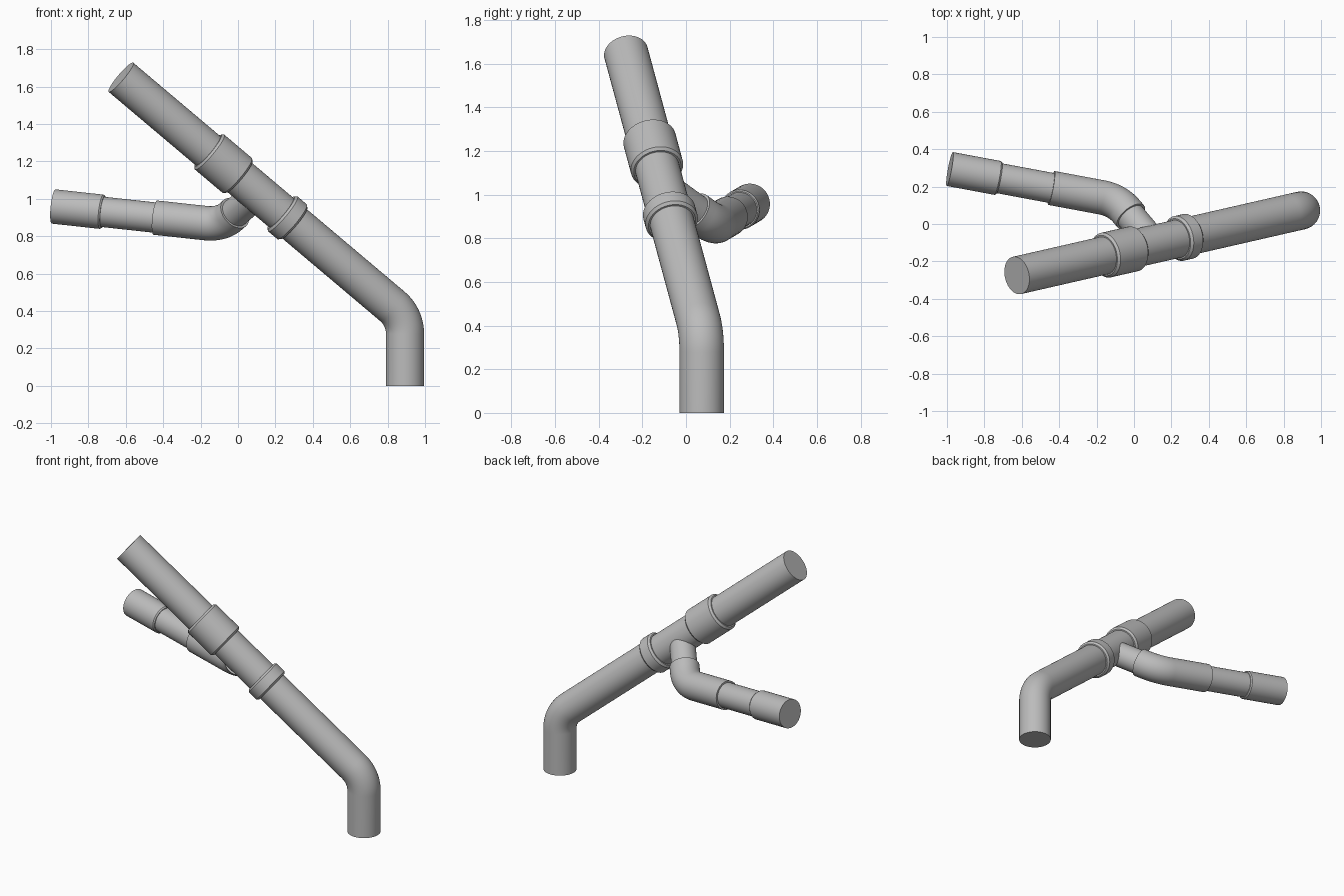
import bpy, bmesh, math
from mathutils import Vector, Quaternion

if "Cube" in bpy.data.objects:
    bpy.data.objects.remove(bpy.data.objects["Cube"], do_unlink=True)

grey = bpy.data.materials.new("pipe_grey")
grey.use_nodes = True
colour = (0.5, 0.5, 0.5, 1)
grey.diffuse_color = colour
grey.node_tree.nodes["Principled BSDF"].inputs["Base Color"].default_value = colour
SIDES = 48


def sweep(name, stations, side):
    """Capped tube through (centre, direction, radius) stations."""
    bm = bmesh.new()
    rings = []
    for centre, direction, radius in stations:
        up = direction.cross(side)
        angles = [math.tau * i / SIDES for i in range(SIDES)]
        rings.append([bm.verts.new(centre + radius * (math.cos(a) * side + math.sin(a) * up))
                      for a in angles])
    for low, high in zip(rings, rings[1:]):
        for i in range(SIDES):
            j = (i + 1) % SIDES
            bm.faces.new((low[i], low[j], high[j], high[i]))
    bm.faces.new(rings[0])
    bm.faces.new(rings[-1])
    bmesh.ops.recalc_face_normals(bm, faces=bm.faces[:])
    mesh = bpy.data.meshes.new(name)
    bm.to_mesh(mesh)
    bm.free()
    mesh.materials.append(grey)
    obj = bpy.data.objects.new(name, mesh)
    bpy.context.collection.objects.link(obj)
    bpy.ops.object.select_all(action="DESELECT")
    obj.select_set(True)
    bpy.context.view_layer.objects.active = obj
    bpy.ops.object.shade_smooth_by_angle(angle=math.radians(30))


def straight(name, start, end, profile):
    """Revolved part; profile holds (distance from start, radius)."""
    direction = (end - start).normalized()
    side = direction.orthogonal().normalized()
    sweep(name, [(start + direction * d, direction, r) for d, r in profile], side)


def bent(name, start, corner, end, radius, trim, steps=14):
    """Pipe with one rounded bend starting at trim distance from the corner."""
    d1, d2 = (corner - start).normalized(), (end - corner).normalized()
    side = d1.cross(d2).normalized()
    angle = d1.angle(d2)
    bend = trim / math.tan(angle / 2)
    first = corner - d1 * trim
    inward = side.cross(d1)
    pivot = first + inward * bend
    stations = [(start, d1, radius)]
    for i in range(steps + 1):
        turn = Quaternion(side, angle * i / steps)
        stations.append((pivot + turn @ (first - pivot), turn @ d1, radius))
    stations.append((end, d2, radius))
    sweep(name, stations, side)


def collar(length, radius, inner, bevel=0.012):
    """Socket profile with chamfered lips."""
    return [(0, inner), (0, radius - bevel), (bevel, radius),
            (length - bevel, radius), (length, radius - bevel), (length, inner)]


# Main pipe: upright foot, bend and long sloping run
foot = Vector((0.893, 0.072, 0))
knee = Vector((0.893, 0.072, 0.368))
top = Vector((-0.626, -0.275, 1.65))
bent("main_pipe", foot, knee, top, 0.102, 0.09)

# Sockets of the tee on the main pipe
run = (top - knee).normalized()
straight("lower_socket", knee + run * 0.79, top, collar(0.09, 0.122, 0.1))
straight("upper_socket", knee + run * 1.18, top, collar(0.22, 0.122, 0.1))

# Branch: stub from the tee, elbow and side pipe
elbow = Vector((-0.09, 0.127, 0.861))
branch_end = Vector((-0.985, 0.294, 0.959))
tee = knee + run * (elbow - knee).dot(run)
outward = (elbow - tee).normalized()
side_run = (branch_end - elbow).normalized()
straight("branch_stub", tee, elbow, [(0, 0.08), (0.26, 0.08)])
bent("branch_elbow", tee + outward * 0.22, elbow, elbow + side_run * 0.36, 0.092, 0.085)
straight("side_pipe", elbow + side_run * 0.3, branch_end, [(0, 0.081), (0.5, 0.081)])

# Coupling at the end of the branch
straight("end_coupling", branch_end - side_run * 0.27, branch_end,
         [(0, 0.08), (0, 0.086), (0.008, 0.092), (0.27, 0.092)])
